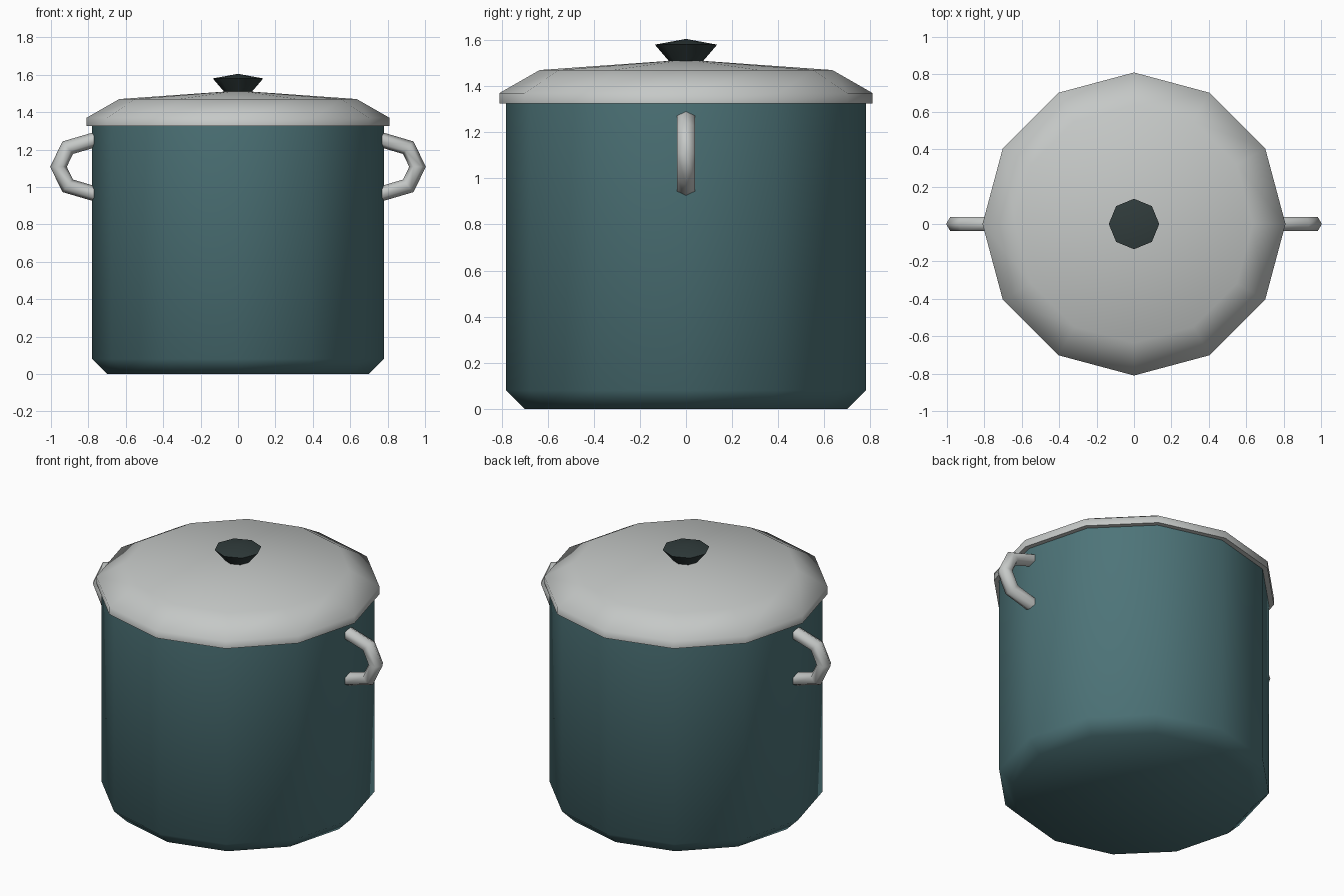
import bpy, bmesh, math
from mathutils import Vector

cube = bpy.data.objects.get("Cube")
if cube:
    bpy.data.objects.remove(cube, do_unlink=True)


def material(name, rgb):
    mat = bpy.data.materials.new(name)
    mat.use_nodes = True
    colour = (*rgb, 1)
    mat.diffuse_color = colour
    mat.node_tree.nodes["Principled BSDF"].inputs["Base Color"].default_value = colour
    return mat


def finish(bm, name, mat, angle):
    bmesh.ops.recalc_face_normals(bm, faces=bm.faces)
    mesh = bpy.data.meshes.new(name)
    bm.to_mesh(mesh)
    bm.free()
    mesh.materials.append(mat)
    obj = bpy.data.objects.new(name, mesh)
    bpy.context.collection.objects.link(obj)
    bpy.ops.object.select_all(action="DESELECT")
    obj.select_set(True)
    bpy.context.view_layer.objects.active = obj
    bpy.ops.object.shade_smooth_by_angle(angle=math.radians(angle))
    return obj


def bridge(bm, rings):
    for a, b in zip(rings, rings[1:]):
        n = len(a)
        for i in range(n):
            bm.faces.new((a[i], a[(i + 1) % n], b[(i + 1) % n], b[i]))


def turned(name, profile, sides, mat, angle=70):
    """Revolve (radius, height) points; a zero radius closes to a point."""
    bm = bmesh.new()
    rings = []
    for r, z in profile:
        turns = [math.tau * i / sides for i in range(sides)]
        rings.append([bm.verts.new((r * math.cos(t), r * math.sin(t), z)) for t in turns])
    bridge(bm, rings)
    bmesh.ops.remove_doubles(bm, verts=bm.verts, dist=1e-5)
    return finish(bm, name, mat, angle)


def handle(name, side, mat, radius=0.04, sides=6):
    """Sweep a hexagonal tube along a mitred bracket path."""
    path = [Vector((side * x, 0, z)) for x, z in
            [(0.74, 1.26), (0.91, 1.21), (0.96, 1.108), (0.91, 1.006), (0.74, 0.956)]]
    bm = bmesh.new()
    rings = []
    for i, p in enumerate(path):
        before = (p - path[max(i - 1, 0)]).normalized()
        after = (path[min(i + 1, len(path) - 1)] - p).normalized()
        along = (before + after).normalized()
        mitre = 1 / along.dot(after if after.length else before)
        out = along.cross(Vector((0, 1, 0))) * mitre
        ring = []
        for k in range(sides):
            t = math.tau * k / sides
            ring.append(bm.verts.new(p + radius * (out * math.cos(t) + Vector((0, 1.1 * math.sin(t), 0)))))
        rings.append(ring)
    bridge(bm, rings)
    bm.faces.new(rings[0])
    bm.faces.new(rings[-1])
    return finish(bm, name, mat, 65)


teal = material("teal enamel", (0.075, 0.175, 0.19))
steel = material("brushed steel", (0.56, 0.58, 0.57))
black = material("black plastic", (0.03, 0.045, 0.045))

# Pot body with chamfered base
turned("pot_body", [(0, 0), (0.70, 0), (0.78, 0.08), (0.78, 1.34), (0.74, 1.34)], 12, teal)

# Lid with rim and stepped dome
turned("lid", [(0, 1.325), (0.81, 1.325), (0.81, 1.37), (0.635, 1.47), (0, 1.515)], 12, steel)

# Knob
turned("lid_knob", [(0, 1.51), (0.075, 1.51), (0.135, 1.58), (0, 1.605)], 8, black, 40)

# Side handles
for label, side in (("left", 1), ("right", -1)):
    handle(label + "_handle", side, steel)
